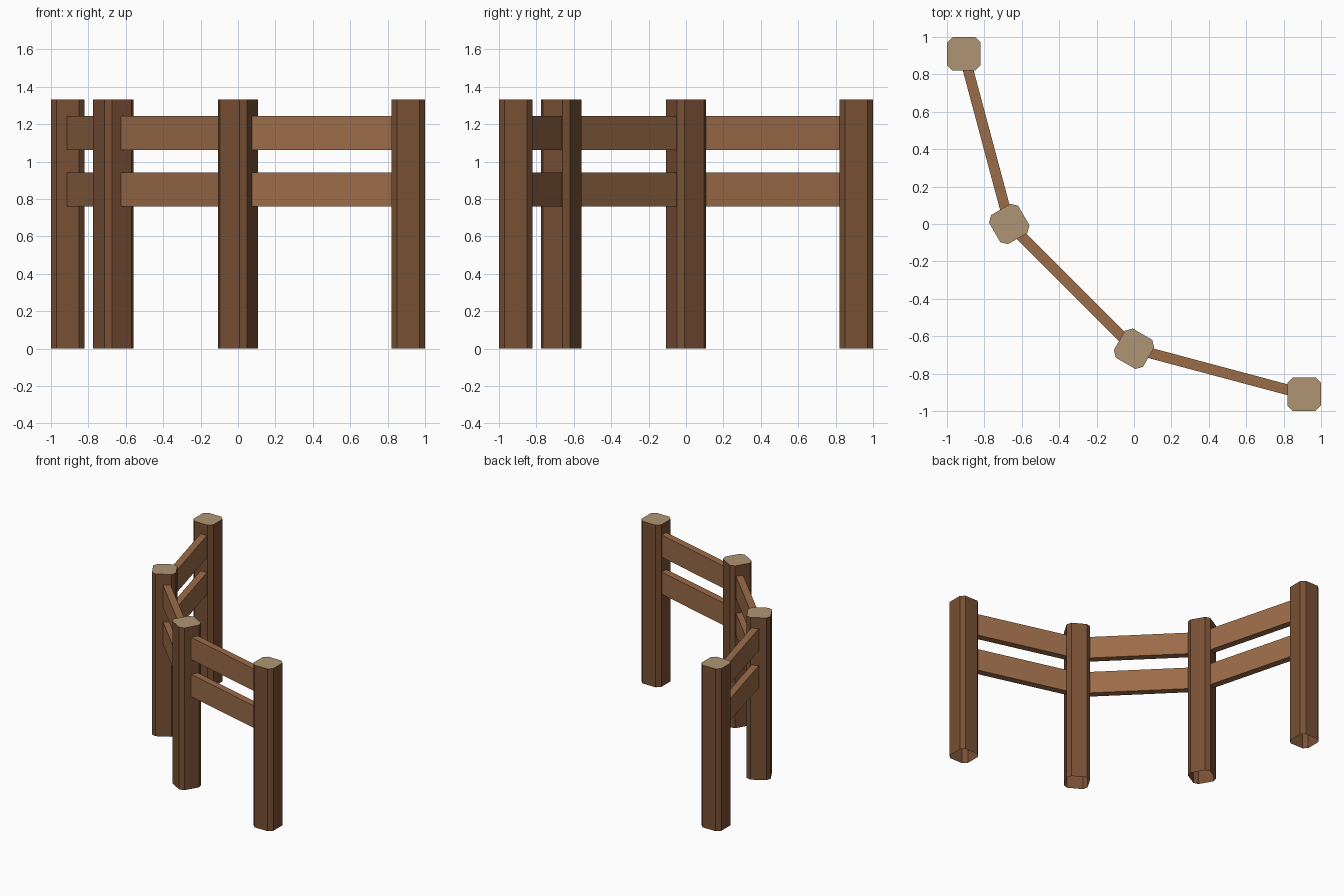
import bpy, bmesh, math
from mathutils import Vector, Matrix

if "Cube" in bpy.data.objects:
    bpy.data.objects.remove(bpy.data.objects["Cube"])


def material(name, rgb):
    m = bpy.data.materials.new(name)
    m.diffuse_color = (*rgb, 1)
    m.use_nodes = True
    m.node_tree.nodes["Principled BSDF"].inputs["Base Color"].default_value = m.diffuse_color
    return m


bark = material("dark_wood", (0.19, 0.08, 0.035))
plank = material("rail_wood", (0.33, 0.15, 0.065))
cut = material("cut_wood", (0.43, 0.30, 0.175))


def finish(name, bm, mats):
    bmesh.ops.recalc_face_normals(bm, faces=bm.faces)
    me = bpy.data.meshes.new(name)
    bm.to_mesh(me)
    bm.free()
    for m in mats:
        me.materials.append(m)
    ob = bpy.data.objects.new(name, me)
    bpy.context.collection.objects.link(ob)
    return ob


HEIGHT, HALF, CHAMFER = 1.333, 0.09, 0.03


def post(name, xy, angle):
    # chamfered square section, pale cut top, open underneath
    a, b = HALF, HALF - CHAMFER
    ring = [(a, -b), (a, b), (b, a), (-b, a), (-a, b), (-a, -b), (-b, -a), (b, -a)]
    bm = bmesh.new()
    low = [bm.verts.new((x, y, 0)) for x, y in ring]
    top = [bm.verts.new((x, y, HEIGHT)) for x, y in ring]
    for i in range(8):
        j = (i + 1) % 8
        bm.faces.new((low[i], low[j], top[j], top[i]))
    bm.faces.new(top).material_index = 1
    ob = finish(name, bm, [bark, cut])
    ob.location = (*xy, 0)
    ob.rotation_euler.z = math.radians(angle)


def rail(name, p, q, z):
    # plank between two posts, ends tucked just inside them
    p, q = Vector(p), Vector(q)
    d, mid = q - p, (p + q) / 2
    bm = bmesh.new()
    bmesh.ops.create_cube(bm, size=1, matrix=Matrix.Diagonal((d.length - 0.17, 0.056, 0.182, 1)))
    ob = finish(name, bm, [plank])
    ob.location = (mid.x, mid.y, z)
    ob.rotation_euler.z = math.atan2(d.y, d.x)


# posts along the bend
spots = [(-0.91, 0.91), (-0.667, 0), (0, -0.667), (0.91, -0.91)]
for i, (xy, ang) in enumerate(zip(spots, (0, 30, 60, 0)), 1):
    post(f"post_{i}", xy, ang)

# two rails per bay
for i in range(3):
    rail(f"lower_rail_{i + 1}", spots[i], spots[i + 1], 0.85)
    rail(f"upper_rail_{i + 1}", spots[i], spots[i + 1], 1.154)
